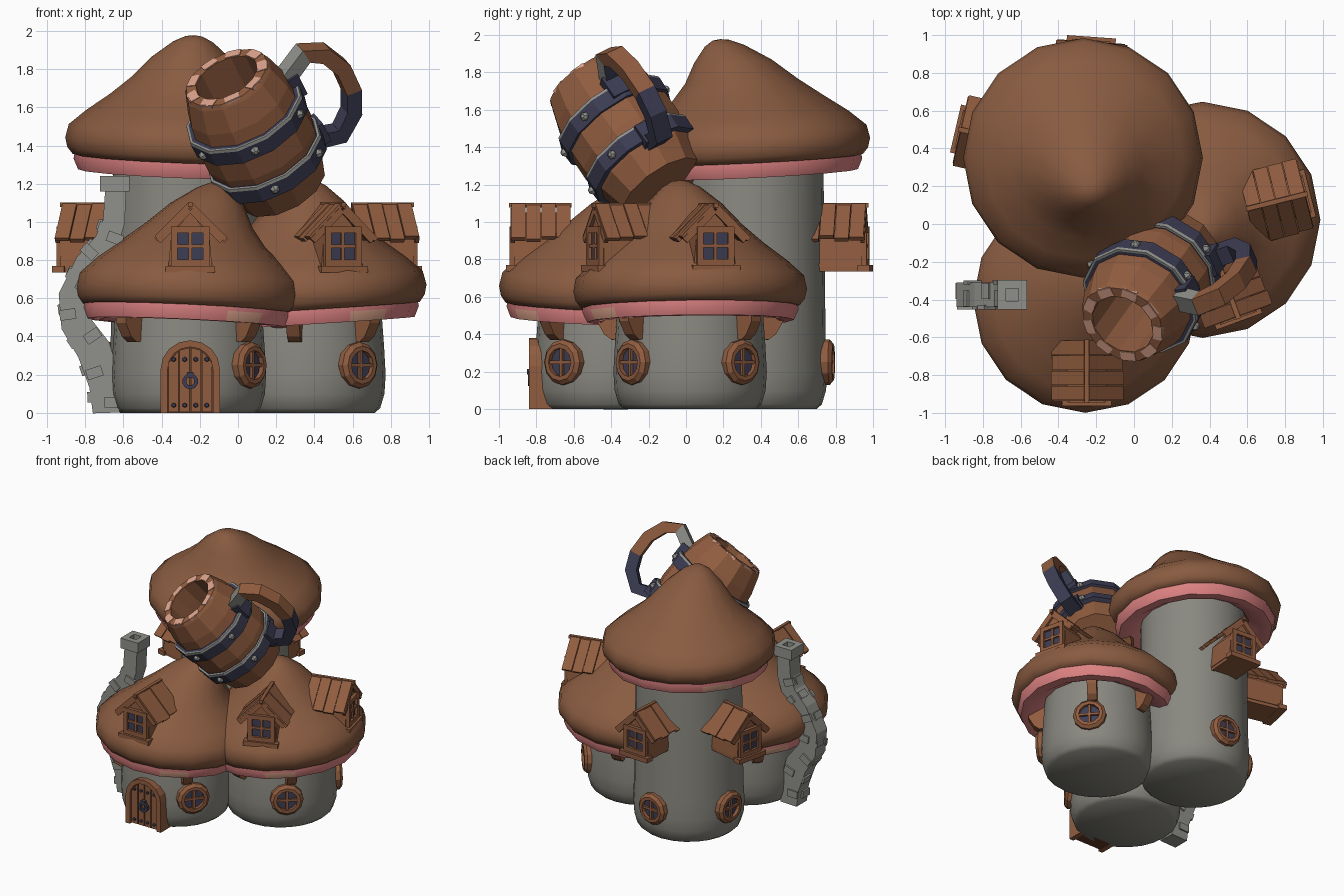
import bpy, bmesh, math, random
from mathutils import Matrix, Vector

if "Cube" in bpy.data.objects:
    bpy.data.objects.remove(bpy.data.objects["Cube"])
random.seed(4)
T, R = Matrix.Translation, Matrix.Rotation
rad = math.radians

COL = {"roof_brown": (.25, .105, .052), "wood": (.28, .108, .05), "wall_grey": (.25, .245, .215),
       "stone": (.28, .28, .26), "gill_pink": (.72, .22, .22), "iron_navy": (.045, .045, .085),
       "glass": (.048, .048, .09), "worn_peach": (.72, .37, .26), "dark_wood": (.12, .045, .022)}
MATS = []
for name, c in COL.items():
    m = bpy.data.materials.new(name)
    m.diffuse_color = (*c, 1)
    m.use_nodes = True
    m.node_tree.nodes["Principled BSDF"].inputs["Base Color"].default_value = m.diffuse_color
    MATS.append(m)
ROOF, WOOD, WALL, STONE, PINK, IRON, GLASS, PEACH, DARK = range(9)


def finish(name, bm, smooth=None):
    bmesh.ops.recalc_face_normals(bm, faces=bm.faces[:])
    me = bpy.data.meshes.new(name)
    bm.to_mesh(me)
    bm.free()
    used = sorted({p.material_index for p in me.polygons})
    for p in me.polygons:
        p.material_index = used.index(p.material_index)
    for k in used:
        me.materials.append(MATS[k])
    ob = bpy.data.objects.new(name, me)
    bpy.context.collection.objects.link(ob)
    if smooth:
        bpy.ops.object.select_all(action='DESELECT')
        ob.select_set(True)
        bpy.context.view_layer.objects.active = ob
        bpy.ops.object.shade_smooth_by_angle(angle=rad(smooth))


def face(bm, vs, mat):
    bm.faces.new(vs).material_index = mat


def box(bm, M, c, s, mat, rot=Matrix()):
    r = bmesh.ops.create_cube(bm, size=1, matrix=M @ T(c) @ rot @ Matrix.Diagonal((*s, 1)))
    for f in {f for v in r['verts'] for f in v.link_faces}:
        f.material_index = mat


def lathe(bm, M, prof, n, mat, closed=False, off=None):
    """Spin (r, z) points round local z; mat may be a rule (row, segment)."""
    rule = mat if callable(mat) else (lambda j, i: mat)
    rows = []
    for j, (r, z) in enumerate(prof):
        ox, oy = off[j] if off else (0, 0)
        k = 1 if r == 0 else n
        rows.append([bm.verts.new(M @ Vector((ox + r * math.cos(math.tau * i / n),
                                              oy + r * math.sin(math.tau * i / n), z))) for i in range(k)])
    for j in range(len(rows) if closed else len(rows) - 1):
        a, b = rows[j], rows[(j + 1) % len(rows)]
        for i in range(n):
            q = (i + 1) % n
            vs = [a[i % len(a)], a[q % len(a)], b[q % len(b)], b[i % len(b)]]
            face(bm, list(dict.fromkeys(vs)), rule(j, i))


def prism(bm, M, pts, x0, x1, mat):
    """Extrude a (y, z) outline along local x."""
    a, b = [[bm.verts.new(M @ Vector((x, y, z))) for y, z in pts] for x in (x0, x1)]
    face(bm, a, mat)
    face(bm, b[::-1], mat)
    for i in range(len(pts)):
        q = (i + 1) % len(pts)
        face(bm, [a[i], a[q], b[q], b[i]], mat)


def sweep(bm, M, pts, widths, depth, rule):
    """Square bar along points in the local xz plane; rule(segment, side)."""
    P = [Vector((x, 0, z)) for x, z in pts]
    rings = []
    for i, p in enumerate(P):
        t = (P[min(i + 1, len(P) - 1)] - P[max(i - 1, 0)]).normalized()
        nrm = Vector((t.z, 0, -t.x)) * widths[i] / 2
        d = Vector((0, depth / 2, 0))
        rings.append([bm.verts.new(M @ v) for v in (p + nrm + d, p + nrm - d, p - nrm - d, p - nrm + d)])
    for i in range(len(rings) - 1):
        for k in range(4):
            q = (k + 1) % 4
            face(bm, [rings[i][k], rings[i][q], rings[i + 1][q], rings[i + 1][k]], rule(i, k))
    face(bm, rings[0], rule(0, 0))
    face(bm, rings[-1][::-1], rule(len(P) - 2, 0))


def frame(c, az, r, z=0):
    a = rad(az)
    return T((c[0] + r * math.cos(a), c[1] + r * math.sin(a), z)) @ R(a, 4, 'Z')


# houses: centre, stem radius, cap z, cap radius, tip drift, outward lean, height factor
A, B, C = (-.258, -.405), (.363, .022), (-.27, .35)
HOUSES = [("front", A, .405, .635, .595, (.135, .13), (-.7, -.6), 1.04),
          ("right", B, .41, .635, .625, (.03, -.05), (1, .2), 1.04),
          ("tower", C, .405, 1.42, .635, (.02, -.14), (-.6, .8), 1.0)]
CAP = [(0, -.06), (.8, -.08), (.935, -.085), (.98, -.05), (1, 0), (.975, .07), (.83, .15), (.64, .24),
       (.475, .335), (.325, .445), (.165, .53), (.07, .56), (0, .566)]
DRIFT = [0, 0, 0, 0, 0, 0, 0, .07, .27, .56, .85, .97, 1]
GILL = [(.915, -.06), (.925, -.11), (.885, -.165), (.78, -.165), (.62, -.10), (.62, -.04)]
for name, c, sr, cz, cr, drift, out, hf in HOUSES:
    bm = bmesh.new()
    stem = [(0, 0), (sr * .86, 0), (sr * .93, .025), (sr * .985, .1), (sr, .2), (sr * .98, .35),
            (sr * .95, cz - .12), (sr * .93, cz), (0, cz)]
    lathe(bm, T((*c, 0)), stem, 24, WALL)
    finish(name + "_stem", bm, 50)
    lean = R(rad(3.5), 4, Vector((*out, 0)).cross(Vector((0, 0, 1))))
    M = T((*c, cz)) @ lean
    bm = bmesh.new()
    lathe(bm, M, [(r * cr, z * hf) for r, z in CAP], 16, ROOF,
          off=[(drift[0] * d, drift[1] * d) for d in DRIFT])
    finish(name + "_cap", bm, 60)
    bm = bmesh.new()
    lathe(bm, M, [(r * cr, z) for r, z in GILL], 16,
          lambda j, i: PEACH if j == 1 and i in (6, 13) else PINK, closed=True)
    finish(name + "_gill_ring", bm, 50)

# brackets under the caps
bm = bmesh.new()
for c, az in [(A, -135), (A, -45), (A, 135), (B, -45), (B, 45), (B, -99), (B, 100)]:
    M = frame(c, az, .40) @ R(math.pi / 2, 4, 'Z')
    prism(bm, M, [(.04, .38), (-.02, .37), (-.06, .40), (-.10, .47), (-.10, .54), (.04, .56)], -.035, .035, WOOD)
finish("cap_brackets", bm)

# round windows
bm = bmesh.new()
for c, az in [(A, -38), (B, -49), (B, 42), (C, 85), (C, 171)]:
    F = frame(c, az, .388, .25)
    W = F @ R(math.pi / 2, 4, 'Y')
    lathe(bm, W, [(.076, -.05), (.121, -.05), (.121, .032), (.1, .052), (.076, .052)], 12, WOOD, closed=True)
    lathe(bm, W, [(.085, .025), (0, .025)], 12, GLASS)
    box(bm, F, (.032, 0, 0), (.02, .018, .155), WOOD)
    box(bm, F, (.032, 0, 0), (.02, .155, .018), WOOD)
finish("round_windows", bm)


# dormer windows
def dormer(name, c, az, r):
    bm = bmesh.new()
    F = frame(c, az, r)
    prism(bm, F, [(-.115, .76), (.115, .76), (.1, .93), (0, 1.05), (-.1, .93)], -.32, -.02, WOOD)
    box(bm, F, (-.01, 0, .752), (.065, .26, .036), WOOD)
    box(bm, F, (-.18, 0, .75), (.28, .22, .03), WOOD)
    box(bm, F, (-.018, 0, .872), (.008, .155, .165), GLASS)
    for s in (-1, 1):
        box(bm, F, (-.01, s * .085, .872), (.03, .034, .2), WOOD)
        box(bm, F, (-.01, 0, .872 + s * .086), (.03, .2, .034), WOOD)
        slope = R(-s * rad(45), 4, 'X')
        for k in range(4):
            ln = .25 + random.uniform(-.01, .01)
            box(bm, F, (-.285 + k * .08, s * (.005 + ln * .354), 1.083 - ln * .354 + .006 * (k % 2)),
                (.076, ln, .024), WOOD, slope)
        box(bm, F, (-.014, s * .086, .982), (.022, .23, .035), WOOD, slope)
    box(bm, F, (-.012, 0, .872), (.02, .018, .16), WOOD)
    box(bm, F, (-.012, 0, .872), (.02, .16, .018), WOOD)
    box(bm, F, (-.16, 0, 1.09), (.335, .025, .025), WOOD)
    finish(name, bm)


dormer("front_dormer", (-.25, -.41), -90, .53)
dormer("right_dormer_front", B, -70, .55)
dormer("right_dormer_side", B, 14, .565)
dormer("tower_dormer_back", C, 86, .62)
dormer("tower_dormer_left", C, 167, .67)

# arched door
bm = bmesh.new()
F = frame((-.25, -.41), -90, .395)


def arch(w, z0, zs, h, n=8):
    top = [(w * math.cos(math.pi * i / n), zs + h * math.sin(math.pi * i / n)) for i in range(n + 1)]
    return [(w, z0)] + top + [(-w, z0)]


o, q = arch(.155, 0, .23, .15), arch(.118, 0, .23, .115)
for i in range(len(o) - 1):
    prism(bm, F, [o[i], o[i + 1], q[i + 1], q[i]], -.15, .035, WOOD)
prism(bm, F, q, -.1, .005, DARK)
for k in range(4):
    y0, y1 = -.116 + k * .058 + .003, -.116 + (k + 1) * .058 - .003
    top = [.23 + .112 * math.sqrt(max(0, 1 - (y / .118) ** 2)) for y in (y0, y1)]
    prism(bm, F, [(y0, .005), (y1, .005), (y1, top[1]), (y0, top[0])], -.05, .018, WOOD)
    for z in (.04, .28):
        lathe(bm, F @ T((.018, (y0 + y1) / 2, z)) @ R(math.pi / 2, 4, 'Y'), [(.013, 0), (.01, .012), (0, .014)], 6, IRON)
K = F @ T((.03, 0, .165)) @ R(math.pi / 2, 4, 'Y')
lathe(bm, K, [(.022, -.01), (.042, -.01), (.042, .01), (.022, .01)], 10, IRON, closed=True)
box(bm, F, (.028, 0, .2), (.035, .035, .03), IRON)
finish("door", bm)

# crooked stone chimney
bm = bmesh.new()
path = [(-.69, 0), (-.695, .15), (-.755, .33), (-.85, .47), (-.87, .61), (-.79, .78), (-.69, .89), (-.65, 1.0), (-.64, 1.17)]
wid = [.14, .17, .18, .16, .14, .13, .13, .115, .11]
M = T((0, -.375, 0))
sweep(bm, M, path, wid, .13, lambda i, k: STONE)
for i in range(len(path) - 2):
    (x0, z0), (x1, z1) = path[i], path[i + 1]
    tilt = R(math.atan2(x1 - x0, z1 - z0), 4, 'Y')
    s = 1 if i % 2 else -1
    p = Vector(((x0 + x1) / 2, 0, (z0 + z1) / 2))
    for side in (-1, 1):
        box(bm, M @ T(p) @ tilt, (s * side * .035, side * .066, .02 * side), (.085, .022, .055), STONE)
    box(bm, M @ T(p) @ tilt, (-.5 * wid[i + 1], .02 * s, .01), (.022, .085, .055), STONE)
for s in (-1, 1):
    box(bm, M, (-.645 + s * .055, 0, 1.2), (.045, .155, .08), STONE)
    box(bm, M, (-.645, s * .055, 1.2), (.155, .045, .08), STONE)
finish("chimney", bm)

# tilted barrel mug, built on its own axes
top, L = Vector((-.06, -.53, 1.755)), .755
ax = Vector((-.384, -.53, .755)).normalized()
u = Vector((.84, .11, .52))
u = (u - ax * u.dot(ax)).normalized()
v = ax.cross(u)
M = Matrix((u, v, ax)).transposed().to_4x4()
M.translation = top - ax * L
bm = bmesh.new()
lathe(bm, M, [(0, 0), (.245, 0), (.285, .14), (.31, .3), (.308, .43), (.285, .6), (.245, .73), (.232, L),
              (.175, L), (.18, .3), (0, .3)], 12, WOOD)
# worn patches on the rim
for i in range(9):
    K = M @ R(math.tau * (i + .4) / 9, 4, 'Z')
    box(bm, K, (.2, 0, L), (.05, .085, .008), PEACH)
    box(bm, K, (.224, 0, L - .012), (.012, .075, .026), PEACH)
finish("barrel", bm)
bm = bmesh.new()
for s, r in ((.205, .325), (.475, .33)):
    lathe(bm, M, [(r - .05, s - .05), (r - .003, s - .05), (r, s + .034), (r - .004, s + .05), (r - .016, s + .05),
                  (r - .05, s + .05)], 12, lambda j, i: STONE if j in (2, 3) else IRON, closed=True)
    for i in range(0, 12, 2):
        K = M @ R(math.tau * (i + .5) / 12, 4, 'Z') @ T((r * .966, 0, s - .005)) @ R(math.pi / 2, 4, 'Y')
        lathe(bm, K, [(.026, -.005), (.022, .012), (.01, .022), (0, .022)], 6, STONE)
finish("barrel_bands", bm)
bm = bmesh.new()
loop = [(.25, .20), (.42, .115), (.515, .18), (.565, .31), (.56, .46), (.51, .575), (.40, .655), (.26, .60)]
sweep(bm, M, [(r, L - s) for r, s in loop], [.085] * 8, .10,
      lambda i, k: (IRON if k == 0 else STONE) if i == 0 else (WOOD if i < 4 else IRON))
box(bm, M, (.30, 0, L - .24), (.07, .13, .13), IRON)
box(bm, M, (.30, 0, L - .57), (.07, .13, .12), IRON)
finish("barrel_handle", bm)
